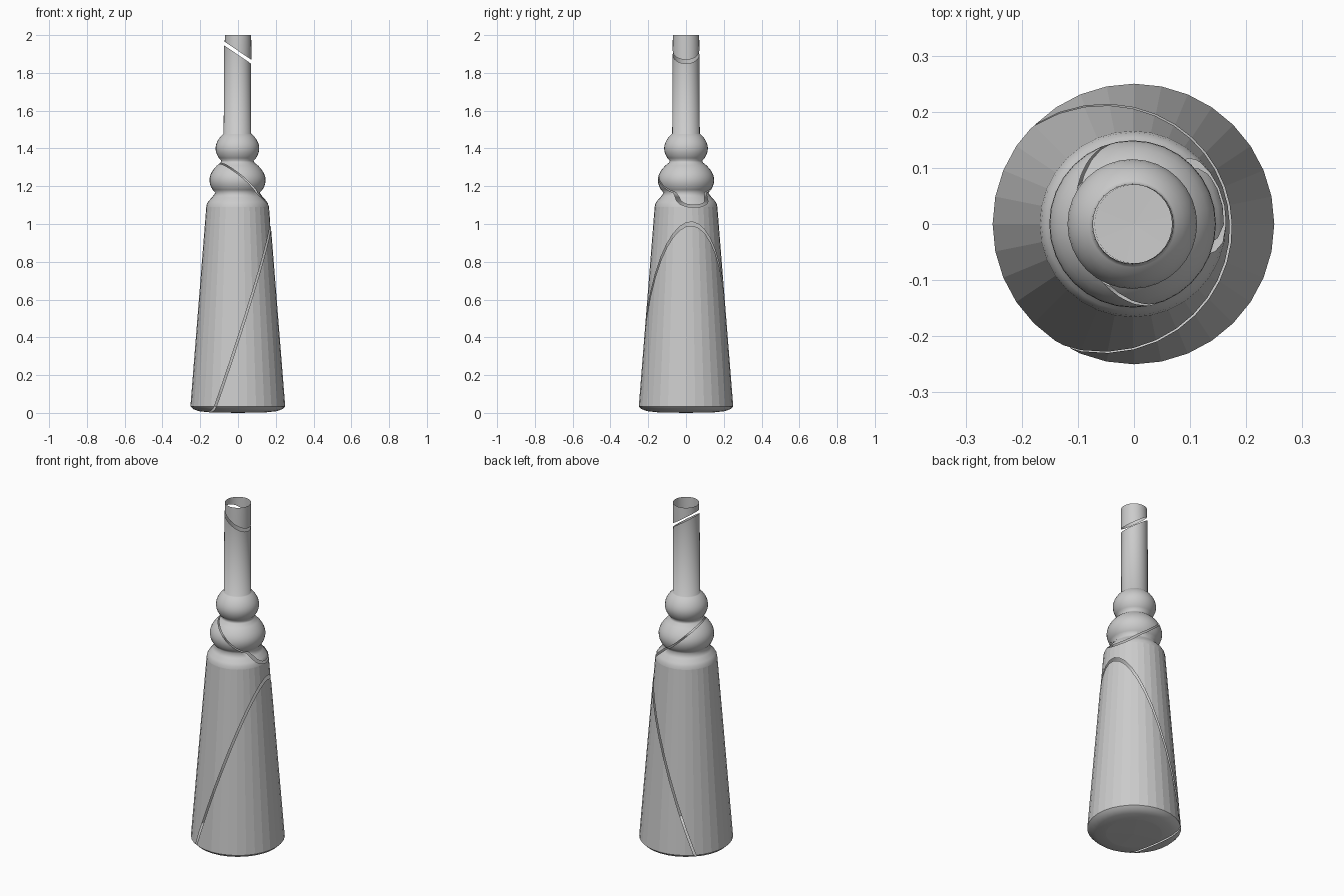
import bpy, bmesh, math
from mathutils import Vector

if "Cube" in bpy.data.objects:
    bpy.data.objects.remove(bpy.data.objects["Cube"])

SEG = 32


def arc(r0, z0, r1, z1, bulge, n=10):
    # bulging ring between two profile points
    pts = []
    for i in range(n + 1):
        t = i / n
        pts.append((r0 + (r1 - r0) * t + bulge * math.sin(math.pi * t) ** 0.8,
                    z0 + (z1 - z0) * t))
    return pts


# Bottle outline: shallow rounded base, faceted cone, shoulder, two bulbs, neck
profile = [(0.15, 0.003), (0.205, 0.009), (0.235, 0.02), (0.25, 0.035),
           (0.166, 1.09), (0.163, 1.106), (0.155, 1.12), (0.135, 1.142)]
profile += arc(0.118, 1.165, 0.09, 1.325, 0.044)
profile += arc(0.086, 1.335, 0.077, 1.475, 0.034)
profile += [(0.073, 1.478), (0.07, 2.0)]


def plane(a, b, c):
    a, b, c = Vector(a), Vector(b), Vector(c)
    n = (b - a).cross(c - a).normalized()
    return a, (n if n.z > 0 else -n)


# Fracture planes and half gap widths
cracks = [
    (plane((-0.12, -0.22, 0.03), (0.17, 0.03, 1.0), (-0.18, 0.17, 0.03)), 0.004),
    (plane((-0.1, 0.05, 1.31), (0.155, 0.03, 1.10), (0.04, -0.135, 1.235)), 0.004),
    (plane((-0.07, 0, 1.955), (0.07, 0, 1.86), (0.0, 0.1, 1.9075)), 0.008),
]


def lathe():
    bm = bmesh.new()
    rings = []
    for r, z in profile:
        rings.append([bm.verts.new((r * math.cos(2 * math.pi * i / SEG),
                                    r * math.sin(2 * math.pi * i / SEG), z))
                      for i in range(SEG)])
    tip = bm.verts.new((0, 0, 0))
    for i in range(SEG):
        j = (i + 1) % SEG
        bm.faces.new((tip, rings[0][j], rings[0][i]))
        for k, (lo, hi) in enumerate(zip(rings, rings[1:])):
            f = bm.faces.new((lo[i], lo[j], hi[j], hi[i]))
            f.smooth = k != 3          # the cone stays flat-faceted
    return bm


def cut(bm, crack, keep_above):
    (co, n), gap = crack
    s = gap if keep_above else -gap
    bmesh.ops.bisect_plane(bm, geom=bm.verts[:] + bm.edges[:] + bm.faces[:],
                           plane_co=co + n * s, plane_no=n,
                           clear_inner=keep_above, clear_outer=not keep_above)


# Four shell fragments with a thin gap between neighbours
names = ["base_shard", "body_shard", "bulb_and_neck_shard", "lip_shard"]
shifts = [0.0, -0.002, -0.003, 0.0]
for i, name in enumerate(names):
    bm = lathe()
    if i > 0:
        cut(bm, cracks[i - 1], True)
    if i < len(cracks):
        cut(bm, cracks[i], False)
    me = bpy.data.meshes.new(name)
    bm.to_mesh(me)
    bm.free()
    ob = bpy.data.objects.new(name, me)
    ob.location.x = shifts[i]
    bpy.context.collection.objects.link(ob)
